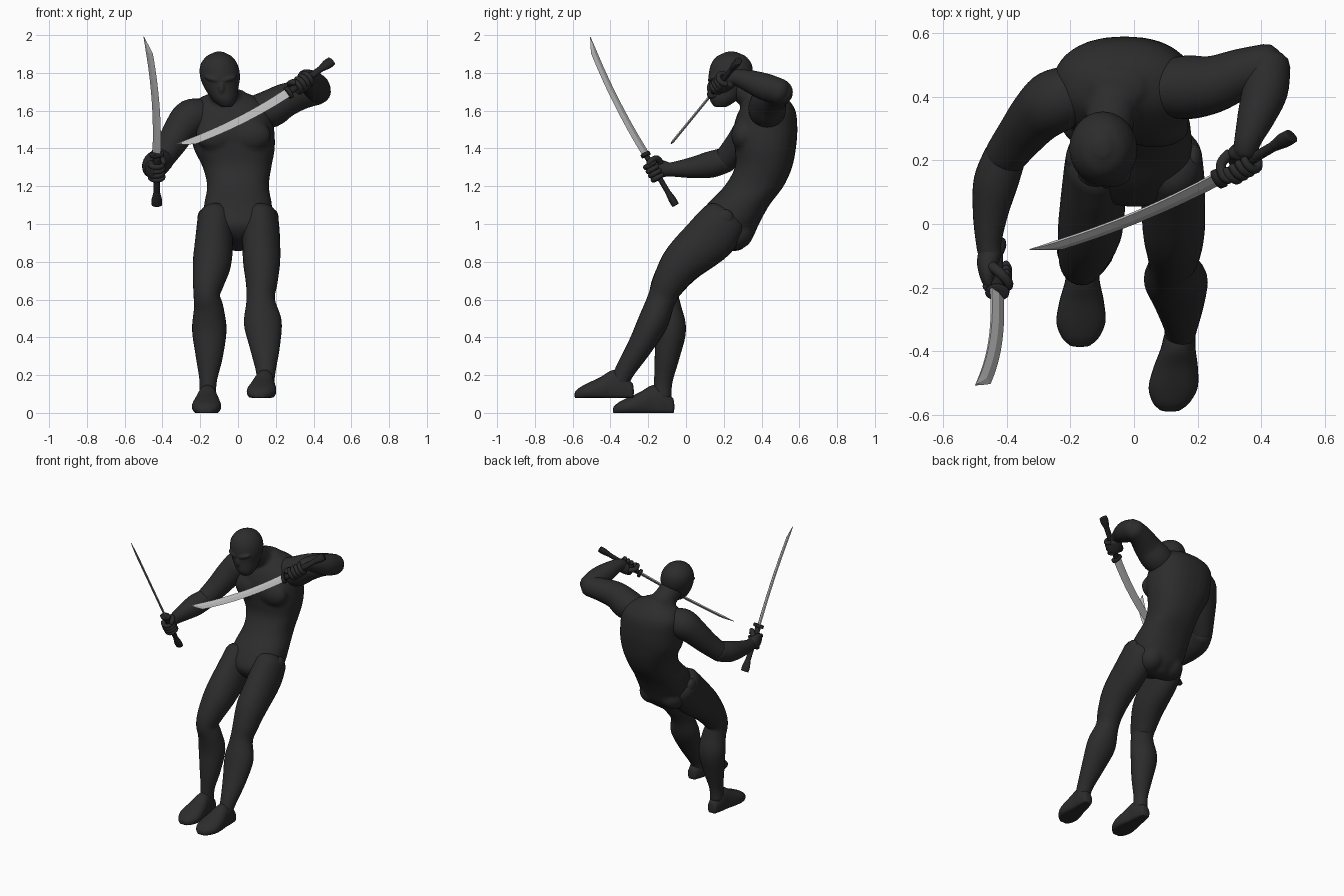
import bpy, bmesh, math
from mathutils import Vector as V

if "Cube" in bpy.data.objects:
    bpy.data.objects.remove(bpy.data.objects["Cube"])


def material(name, r, g, b):
    m = bpy.data.materials.new(name)
    m.diffuse_color = (r, g, b, 1)
    m.use_nodes = True
    m.node_tree.nodes["Principled BSDF"].inputs["Base Color"].default_value = m.diffuse_color
    return m


SUIT = material("charcoal suit", 0.025, 0.025, 0.025)
GRIP = material("black grip", 0.018, 0.018, 0.019)
STEEL = material("steel", 0.5, 0.5, 0.5)
X, Y, Z = V((1, 0, 0)), V((0, 1, 0)), V((0, 0, 1))


def finish(bm, name, mat, smooth=True):
    bmesh.ops.recalc_face_normals(bm, faces=bm.faces)
    me = bpy.data.meshes.new(name)
    bm.to_mesh(me)
    bm.free()
    me.materials.append(mat)
    for p in me.polygons:
        p.use_smooth = smooth
    ob = bpy.data.objects.new(name, me)
    bpy.context.collection.objects.link(ob)
    return ob


def spline(rows, steps):
    """Catmull-Rom through rows of numbers."""
    out = []
    for i in range(len(rows) - 1):
        p = [rows[max(i - 1, 0)], rows[i], rows[i + 1], rows[min(i + 2, len(rows) - 1)]]
        for s in range(steps):
            t = s / steps
            out.append([0.5 * (2 * b + (c - a) * t + (2 * a - 5 * b + 4 * c - d) * t * t
                               + (3 * b - a - 3 * c + d) * t ** 3) for a, b, c, d in zip(*p)])
    return out + [list(rows[-1])]


def loft(name, rows, mat=SUIT, ref=X, axis=None, power=2, cap=0.7, floor=None, steps=5, n=28):
    """Rounded body through sections (x, y, z, half width, half depth)."""
    rows = [list(r) if len(r) == 5 else list(r) + [r[3]] for r in rows]
    pts = spline(rows, steps)
    cen = [V(p[:3]) for p in pts]
    tan = [axis or (cen[min(i + 1, len(cen) - 1)] - cen[max(i - 1, 0)]).normalized()
           for i in range(len(cen))]
    secs = [(c, t, p[3], p[4]) for c, t, p in zip(cen, tan, pts)]

    def dome(sec, sign):
        c, t, a, b = sec
        return [(c + t * sign * cap * min(a, b) * math.sin(q), t, a * math.cos(q), b * math.cos(q))
                for q in (0.5, 0.95, 1.35)]
    secs = dome(secs[0], -1)[::-1] + secs + dome(secs[-1], 1)
    bm = bmesh.new()
    rings = []
    for c, t, a, b in secs:
        side = (ref - t * ref.dot(t)).normalized()
        dep = t.cross(side)
        ring = []
        for k in range(n):
            co, si = math.cos(2 * math.pi * k / n), math.sin(2 * math.pi * k / n)
            u = math.copysign(abs(co) ** (2 / power), co) * a
            w = math.copysign(abs(si) ** (2 / power), si) * b
            v = c + side * u + dep * w
            if floor is not None:
                v.z = max(v.z, floor)
            ring.append(bm.verts.new(v))
        rings.append(ring)
    for r, s in zip(rings, rings[1:]):
        for k in range(n):
            bm.faces.new((r[k], r[(k + 1) % n], s[(k + 1) % n], s[k]))
    bm.faces.new(rings[0][::-1])
    bm.faces.new(rings[-1])
    return finish(bm, name, mat)


def ball(name, loc, size, rot=(0, 0, 0)):
    bm = bmesh.new()
    bmesh.ops.create_uvsphere(bm, u_segments=24, v_segments=14, radius=1)
    ob = finish(bm, name, SUIT)
    ob.location, ob.scale, ob.rotation_euler = loc, size, rot
    return ob


def blend(parts, voxel, rounds):
    """Fuse overlapping parts into the first one and soften the joins."""
    bpy.ops.object.select_all(action='DESELECT')
    for ob in parts:
        ob.select_set(True)
    bpy.context.view_layer.objects.active = parts[0]
    bpy.ops.object.join()
    re = parts[0].modifiers.new("fuse", 'REMESH')
    re.mode, re.voxel_size, re.use_smooth_shade = 'VOXEL', voxel, True
    sm = parts[0].modifiers.new("soften", 'SMOOTH')
    sm.factor, sm.iterations = .5, rounds


# torso and neck, with muscles fused in
body = [loft("torso", [
    (0, .25, .88, .06, .06), (0, .225, .92, .13, .125), (0, .22, 1.0, .18, .167),
    (0, .275, 1.1, .18, .167), (0, .36, 1.2, .164, .157), (-.005, .41, 1.3, .182, .152),
    (-.02, .42, 1.4, .215, .162), (-.03, .42, 1.5, .222, .17),
    (-.04, .43, 1.6, .215, .15), (-.045, .435, 1.66, .17, .105),
    (-.05, .43, 1.695, .09, .06)], axis=Z, power=2.3, cap=.4),
    loft("neck", [(-.055, .42, 1.62, .1), (-.07, .36, 1.67, .08), (-.085, .27, 1.74, .075)])]
for s in (-1, 1):
    body.append(ball("chest_muscle", (-.025 + s * .09, .3, 1.47), (.11, .06, .085)))
    body.append(ball("buttock", (s * .08, .25, .95), (.09, .108, .09)))
    ball("hip_joint", (s * .185, .205, 1.03), (.03, .048, .048))
blend(body, .011, 8)

# head with a low nose and brow fused in
face = [loft("head", [
    (-.062, .185, 1.625, .035, .04), (-.072, .2, 1.66, .065, .075),
    (-.088, .222, 1.72, .09, .1), (-.095, .235, 1.78, .106, .116),
    (-.1, .24, 1.84, .1, .11), (-.1, .24, 1.885, .07, .08),
    (-.1, .24, 1.907, .03, .035)], axis=Z, cap=.2),
    ball("nose", (-.087, .128, 1.72), (.016, .018, .034))]
for s in (-1, 1):
    face.append(ball("brow", (-.093 + s * .042, .14, 1.768), (.045, .022, .014), (0, s * -.25, s * .35)))
blend(face, .006, 4)

# legs: left one is forward and lifted, right one is bent at the knee
loft("left_leg", [(.118, .2, 1.02, .097, .125), (.122, .13, .93, .1, .135), (.125, -.015, .8, .098, .112),
                  (.125, -.09, .69, .084, .088), (.12, -.13, .6, .075, .075),
                  (.131, -.175, .48, .1, .08), (.142, -.245, .35, .08, .066),
                  (.147, -.325, .22, .052, .052), (.143, -.35, .16, .048, .05)])
loft("right_leg", [(-.118, .2, 1.02, .097, .125), (-.125, .13, .93, .1, .135), (-.137, -.01, .8, .102, .112),
                   (-.157, -.09, .69, .083, .09), (-.165, -.115, .62, .07, .078),
                   (-.155, -.1, .55, .079, .076), (-.152, -.08, .44, .091, .08),
                   (-.152, -.1, .3, .072, .066), (-.158, -.12, .17, .046, .049),
                   (-.16, -.125, .09, .044, .048)])


def foot(name, heel_x, heel_y, length, toe_dx, base):
    rows = []
    for t, w, h in ((.02, .033, .08), (.2, .048, .14), (.36, .055, .145), (.55, .07, .11),
                    (.75, .077, .08), (.9, .058, .055), (.97, .034, .035)):
        rows.append((heel_x + toe_dx * t, heel_y - length * t, base + h * .4, w, h * .6))
    loft(name, rows, axis=-Y, floor=base, cap=.3, power=2.2)


foot("left_foot", .153, -.28, .313, -.04, .08)
foot("right_foot", -.158, -.065, .325, -.012, 0)

# arms
loft("right_upper_arm", [(-.18, .41, 1.57, .09), (-.25, .385, 1.56, .1), (-.305, .34, 1.5, .088),
                         (-.355, .28, 1.42, .076), (-.405, .215, 1.345, .066)], ref=Z)
loft("right_forearm", [(-.405, .215, 1.34, .066), (-.435, .13, 1.315, .07), (-.452, .03, 1.298, .055),
                       (-.457, -.06, 1.29, .04), (-.452, -.1, 1.288, .036)], ref=Z)
loft("left_upper_arm", [(.09, .43, 1.59, .09), (.17, .43, 1.61, .1), (.25, .44, 1.655, .09),
                        (.34, .475, 1.685, .077), (.425, .5, 1.7, .068)], ref=Z)
loft("left_forearm", [(.424, .5, 1.7, .068), (.412, .42, 1.725, .072), (.385, .34, 1.755, .06),
                      (.36, .27, 1.775, .044), (.35, .23, 1.77, .038)], ref=Z)


def sword(side, pommel, guard, tip, flat):
    """Curved blade on a flared grip; the blade's plane contains the direction flat."""
    p, g, e = V(pommel), V(guard), V(tip)
    d = (e - g).normalized()
    w = V(flat)
    w = (w - d * w.dot(d)).normalized()
    nrm = d.cross(w)
    bm = bmesh.new()
    rings, count = [], 24
    for i in range(count + 1):
        t = i / count
        c = g.lerp(e, t) + w * .1 * t * (1 - t)
        half = .027 - .005 * t
        point = max(0, (t - .88) / .12)
        lo, hi = -half, half * (1 - point) - half * .9 * point
        thick = .007 * (1 - .7 * point)
        rings.append([bm.verts.new(c + w * (a + .016 * t) + nrm * b) for a, b in
                      ((lo, thick * .6), (lo, -thick * .6), ((lo + hi) / 2, -thick),
                       (hi, 0), ((lo + hi) / 2, thick))])
    for r, s in zip(rings, rings[1:]):
        for k in range(5):
            bm.faces.new((r[k], r[(k + 1) % 5], s[(k + 1) % 5], s[k]))
    bm.faces.new(rings[0])
    bm.faces.new(rings[-1])
    finish(bm, side + "_blade", STEEL, False)
    rows = [(*p.lerp(g, t), a, b) for t, a, b in
            ((0, .027, .019), (.1, .028, .02), (.22, .02, .016), (.32, .018, .014), (.98, .02, .015))]
    loft(side + "_grip", rows, GRIP, cap=.1, n=16)
    loft(side + "_guard", [(*(g - d * .012), .038, .026), (*(g + d * .006), .038, .026)],
         GRIP, cap=.1, steps=2, n=16)


def hand(side, pommel, guard, wrist, t):
    """Fist closed around the grip."""
    p, g, wr = V(pommel), V(guard), V(wrist)
    ax = (g - p).normalized()
    c = p.lerp(g, t)
    back = wr - c
    back = (back - ax * back.dot(ax)).normalized()
    out = ax.cross(back)
    if out.x * c.x < 0:
        out = -out
    knuckle = c + out * .026
    loft(side + "_palm", [(*wr, .036, .036), (*wr.lerp(knuckle + back * .03, .6), .046, .034),
                          (*(knuckle + back * .012), .052, .026), (*(knuckle - back * .022), .05, .018)], ref=ax)
    for i in range(4):
        k = c + ax * (i - 1.5) * .026
        arc = [k + (out * math.cos(q) - back * math.sin(q)) * .034
               for q in (0, .6, 1.2, 1.8, 2.4, 3.0, 3.5)]
        loft(side + "_finger", [(*v, .0155 - .0006 * j) for j, v in enumerate(arc)], ref=ax, n=12, steps=2)
    thumb = [c + back * .05 + ax * .02, c + back * .036 - out * .022 + ax * .05,
             c - out * .036 + ax * .056, c - back * .02 - out * .03 + ax * .05]
    loft(side + "_thumb", [(*v, .017 - .001 * j) for j, v in enumerate(thumb)], ref=ax, n=12, steps=3)


# swords and the fists that hold them
for side, pommel, guard, tip, flat, wrist, t in (
        ("right", (-.43, -.055, 1.1), (-.43, -.215, 1.37), (-.495, -.51, 1.99), (.72, -.7, 0),
         (-.453, -.09, 1.288), .68),
        ("left", (.495, .277, 1.862), (.265, .142, 1.695), (-.325, -.083, 1.42), (1, 0, 0),
         (.352, .235, 1.772), .68)):
    sword(side, pommel, guard, tip, flat)
    hand(side, pommel, guard, wrist, t)
